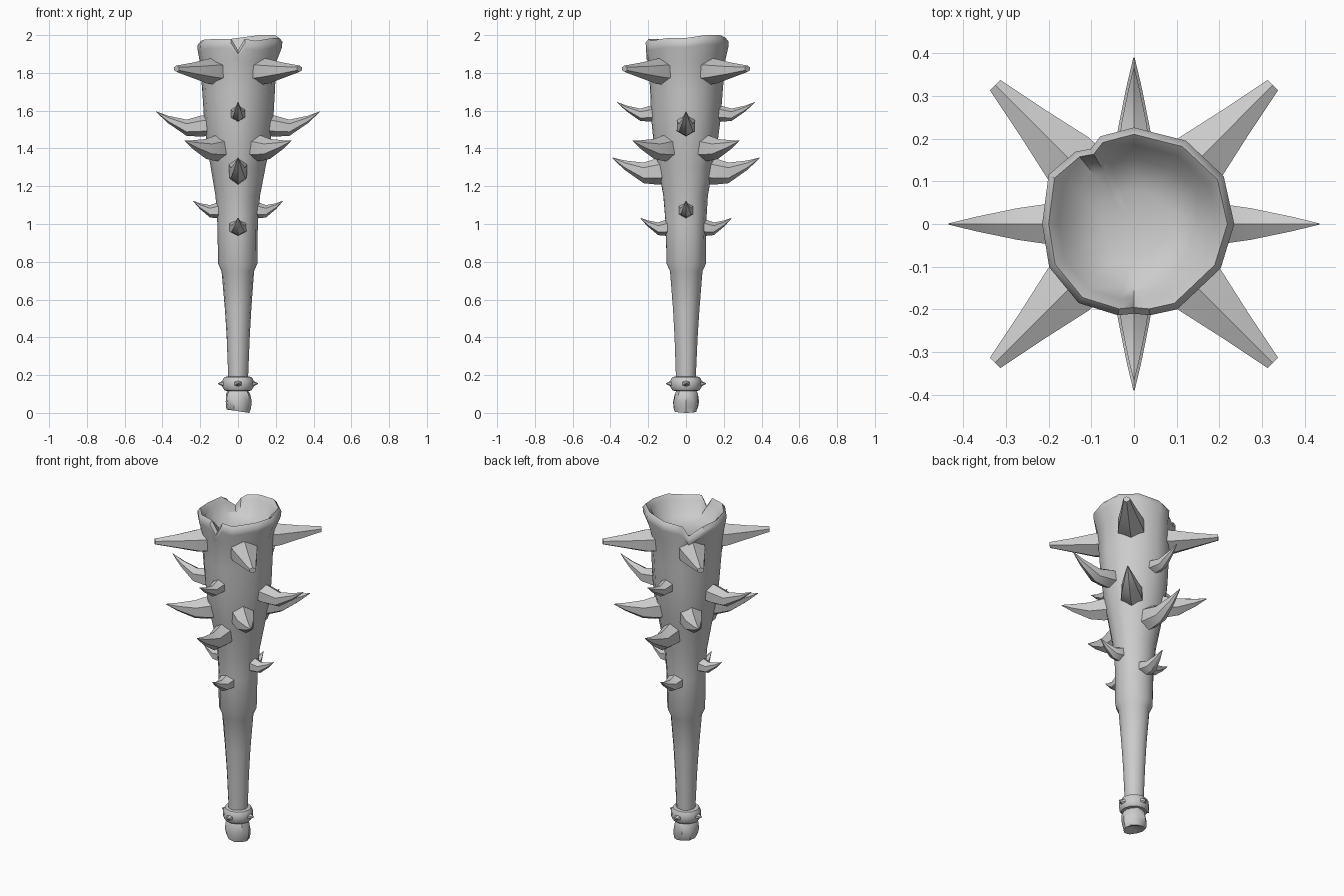
import bpy, bmesh
from math import sin, cos, pi, radians
from mathutils import Vector

if "Cube" in bpy.data.objects:
    bpy.data.objects.remove(bpy.data.objects["Cube"])


def loft(name, rings, angle=40):
    """Skin a list of equal-length point rings and cap both ends."""
    bm = bmesh.new()
    vs = [[bm.verts.new(p) for p in ring] for ring in rings]
    n = len(rings[0])
    for a, b in zip(vs, vs[1:]):
        for i in range(n):
            j = (i + 1) % n
            bm.faces.new((a[i], a[j], b[j], b[i]))
    for ring in (vs[0], vs[-1]):
        c = bm.verts.new(sum((v.co for v in ring), Vector()) / n)
        for i in range(n):
            bm.faces.new((ring[i], ring[(i + 1) % n], c))
    bmesh.ops.recalc_face_normals(bm, faces=bm.faces)
    me = bpy.data.meshes.new(name)
    bm.to_mesh(me)
    bm.free()
    ob = bpy.data.objects.new(name, me)
    bpy.context.collection.objects.link(ob)
    bpy.ops.object.select_all(action='DESELECT')
    ob.select_set(True)
    bpy.context.view_layer.objects.active = ob
    bpy.ops.object.shade_smooth_by_angle(angle=radians(angle))
    return ob


def pol(a, r, z):
    return Vector((r * cos(a), r * sin(a), z))


# Club body: tapered shaft, flared broken rim with two notches, hollow bowl
rim = [(0, .235, 1.985), (28, .238, 2.0), (58, .23, 2.0), (90, .226, 1.985),
       (111, .22, 1.975), (120, .203, 1.96), (129, .218, 1.91), (150, .231, 1.965),
       (180, .215, 1.965), (207, .223, 1.975), (235, .226, 1.98), (260, .217, 1.98),
       (270, .21, 1.92), (280, .217, 1.98), (297, .224, 1.97), (333, .228, 1.985)]
rim = [(radians(a), r, z) for a, r, z in rim]
shaft = [(.1, .05), (.2, .053), (.4, .061), (.55, .07), (.75, .086), (.79, .104),
         (1.0, .107), (1.15, .118), (1.3, .145), (1.42, .168), (1.55, .183),
         (1.7, .192), (1.86, .203)]
rings = [[pol(a, r * (1 + .02 * sin(3 * a + 5 * z)), z) for a, _, _ in rim] for z, r in shaft]
rings.append([pol(a, r * .99, z - .05) for a, r, z in rim])
rings.append([pol(a, r, z - .02) for a, r, z in rim])
rings.append([pol(a, r * .93, z) for a, r, z in rim])
rings.append([pol(a, r * .82, z - .025) for a, r, z in rim])
rings.append([pol(a, r * .68, 1.89) for a, r, z in rim])
rings.append([pol(a, r * .35, 1.86) for a, r, z in rim])
loft("club_body", rings, 50)


def horn(name, ang, r0, r1, z, tip_z, hw, hh, sections):
    """Six-sided horn pointing outward; sections are (reach, rise, size)."""
    out = Vector((cos(ang), sin(ang), 0))
    side = Vector((-sin(ang), cos(ang), 0))
    rings = []
    for t, rise, s in sections:
        c = out * (r0 + (r1 - r0) * t)
        c.z = z + (tip_z - z) * rise
        rings.append([c + side * hw * s * cos(k * pi / 3 + pi / 6)
                      + Vector((0, 0, hh * s * sin(k * pi / 3 + pi / 6))) for k in range(6)])
    loft(name, rings, 40)


STRAIGHT = [(0, 0, 1.05), (.25, 0, .98), (.62, .4, .6), (1, 1, .25)]
CURVED = [(0, 0, 1.05), (.2, -.1, 1), (.45, -.22, .78), (.78, .4, .36), (1, 1, .03)]
X, Y, DIAG = [0, 180], [90, 270], [45, 135, 225, 315]
# angles, inner radius, tip radius, base height, tip height, half width, half height, shape
tiers = [("top_spike", DIAG, .14, .46, 1.808, 1.822, .08, .068, STRAIGHT),
         ("side_large_spike", X, .14, .434, 1.525, 1.595, .055, .055, CURVED),
         ("upper_spike", Y, .14, .365, 1.59, 1.645, .042, .042, CURVED),
         ("middle_spike", DIAG, .11, .397, 1.405, 1.44, .066, .068, CURVED),
         ("front_large_spike", Y, .09, .39, 1.285, 1.35, .055, .07, CURVED),
         ("side_small_spike", X, .075, .238, 1.077, 1.122, .042, .042, CURVED),
         ("lower_spike", Y, .07, .242, .985, 1.032, .05, .043, CURVED)]
for name, angles, *dims in tiers:
    for a in angles:
        horn(name, radians(a), *dims)

# Grip collar with four small studs
A12 = [2 * pi * k / 12 for k in range(12)]
loft("grip_collar", [[pol(a, r, z) for a in A12] for z, r in
     [(.115, .045), (.118, .07), (.135, .082), (.17, .083), (.19, .072), (.194, .045)]])
for a in X + Y:
    horn("collar_stud", radians(a), .065, .106, .155, .155, .03, .025, [(0, 0, 1), (1, 0, .05)])

# Pommel with uneven, slightly hollow end
A10 = [2 * pi * k / 10 for k in range(10)]
loft("pommel", [[pol(a, r * (1 + .06 * sin(3 * a + 30 * z)), z + w * (1 - cos(a))) for a in A10]
     for z, r, w in [(.125, .05, 0), (.1, .064, 0), (.06, .069, 0), (.025, .066, .003),
                     (0, .06, .009), (.005, .042, .007), (.025, .02, 0)]])
